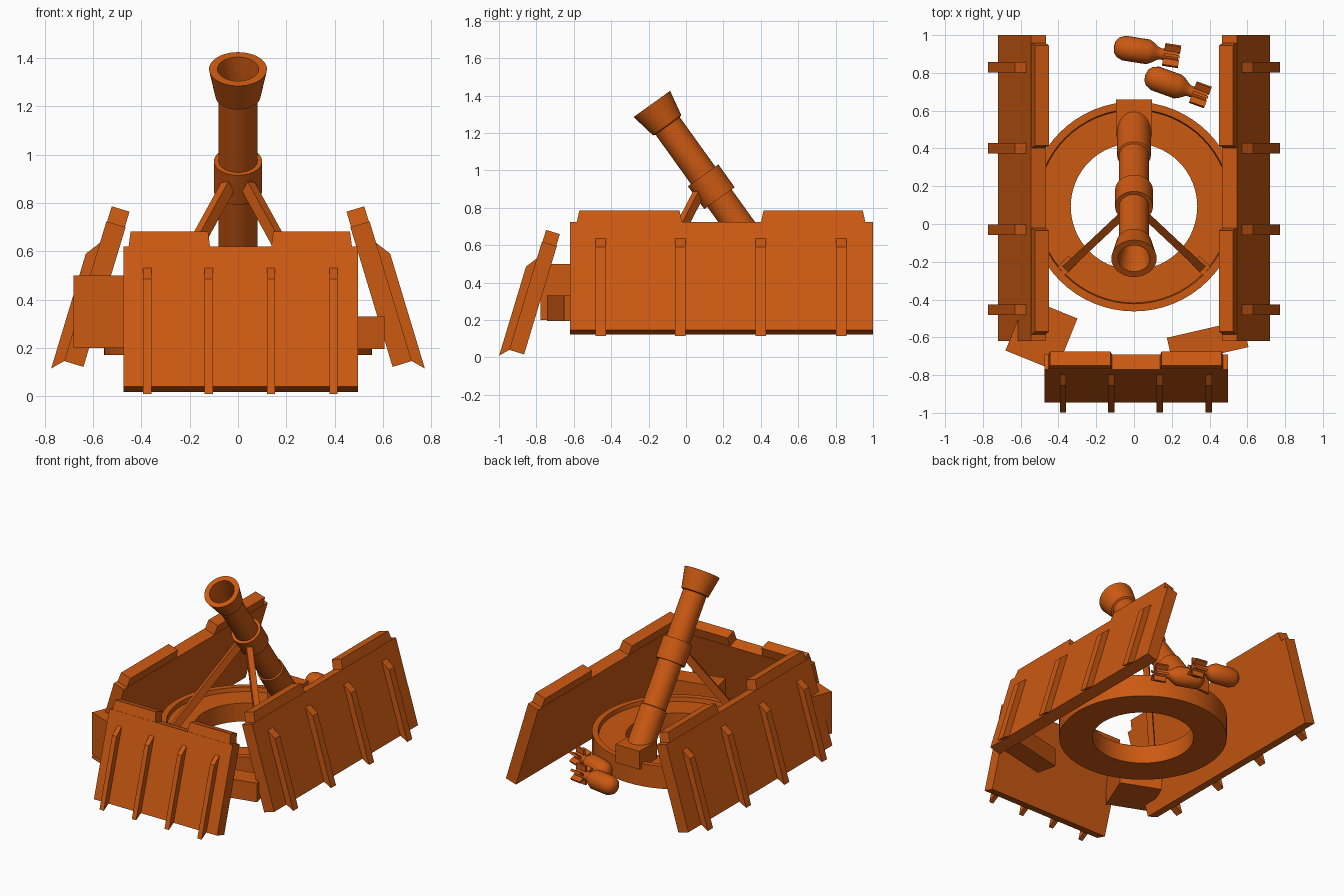
import bpy, bmesh, math
from mathutils import Vector, Matrix

if "Cube" in bpy.data.objects:
    bpy.data.objects.remove(bpy.data.objects["Cube"])

paint = bpy.data.materials.new("orange_paint")
paint.diffuse_color = (0.6, 0.1, 0.006, 1)
paint.use_nodes = True
paint.node_tree.nodes["Principled BSDF"].inputs["Base Color"].default_value = paint.diffuse_color


def finish(name, bm, matrix=Matrix(), smooth=False):
    bm.transform(matrix)
    bmesh.ops.recalc_face_normals(bm, faces=bm.faces[:])
    mesh = bpy.data.meshes.new(name)
    bm.to_mesh(mesh)
    bm.free()
    mesh.materials.append(paint)
    obj = bpy.data.objects.new(name, mesh)
    bpy.context.collection.objects.link(obj)
    if smooth:
        bpy.context.view_layer.objects.active = obj
        obj.select_set(True)
        bpy.ops.object.shade_smooth_by_angle(angle=math.radians(30))
        obj.select_set(False)
    return obj


def prism(bm, points, sweep):
    face = bm.faces.new([bm.verts.new(p) for p in points])
    new = bmesh.ops.extrude_face_region(bm, geom=[face], use_keep_orig=True)["geom"]
    bmesh.ops.translate(bm, vec=sweep, verts=[v for v in new if isinstance(v, bmesh.types.BMVert)])


def lathe(name, profile, matrix, steps=48, closed=False):
    bm = bmesh.new()
    vs = [bm.verts.new((r, 0, z)) for r, z in profile]
    pairs = list(zip(vs, vs[1:])) + ([(vs[-1], vs[0])] if closed else [])
    edges = [bm.edges.new(p) for p in pairs]
    bmesh.ops.spin(bm, geom=vs + edges, axis=(0, 0, 1), cent=(0, 0, 0),
                   angle=math.tau, steps=steps, use_duplicate=False)
    bmesh.ops.remove_doubles(bm, verts=bm.verts[:], dist=1e-4)
    return finish(name, bm, matrix, True)


def box(name, center, size, turn=0.0):
    bm = bmesh.new()
    bmesh.ops.create_cube(bm, size=1)
    m = Matrix.Translation(center) @ Matrix.Rotation(math.radians(turn), 4, "Z") @ Matrix.Diagonal((*size, 1))
    return finish(name, bm, m)


def bar(name, a, b, w, h):
    a, b = Vector(a), Vector(b)
    bm = bmesh.new()
    bmesh.ops.create_cube(bm, size=1)
    m = (Matrix.Translation((a + b) / 2) @ (b - a).to_track_quat("Z", "Y").to_matrix().to_4x4()
         @ Matrix.Diagonal((w, h, (b - a).length, 1)))
    return finish(name, bm, m)


# Leaning armour shields: local x = length, y = outward, z = up the plate
def shield(name, along, out, up, origin):
    bm = bmesh.new()
    prism(bm, [(-.62, 0, 0), (1, 0, 0), (1, 0, .605), (-.62, 0, .605)], (0, -.083, 0))
    for a, b in ((-.585, -.02), (.40, .96)):
        prism(bm, [(a, -.003, .6), (b, -.003, .6), (b - .015, -.003, .671), (a + .015, -.003, .671)], (0, -.077, 0))
    for c in (-.455, -.03, .40, .83):
        prism(bm, [(c - .028, -.01, 0), (c - .028, 0, 0), (c - .028, .043, -.045),
                   (c - .028, .043, .452), (c - .028, 0, .512), (c - .028, -.01, .512)], (.056, 0, 0))
    m = Matrix((along, out, up)).transposed().to_4x4()
    m.translation = origin
    finish(name, bm, m)


C, S = .957, .289
for side, label in ((1, "right"), (-1, "left")):
    shield(label + "_shield", (0, 1, 0), (side * C, 0, S), (-side * S, 0, C), (side * .72, 0, .145))
shield("front_shield", (.6, 0, 0), (0, -C, S), (0, S, C), (-.103, -.945, .04))

# Corner blocks linking the shields
box("left_corner_block", (-.49, -.585, .35), (.29, .30, .30), -22)
box("right_corner_block", (.39, -.627, .263), (.41, .145, .135), 13)

# Base ring with raised outer rim
lathe("base_ring", [(.335, .17), (.555, .17), (.555, .33), (.515, .33), (.51, .30), (.335, .30)],
      Matrix.Translation((0, .0925, 0)), 64, True)
box("breech_block", (0, .56, .36), (.19, .20, .13))

# Mortar barrel: local z runs from the muzzle down to the breech
down = Vector((0, .583, -.8125)).normalized()
barrel = Matrix.Translation((0, -.1825, 1.355)) @ down.to_track_quat("Z", "X").to_matrix().to_4x4()
lathe("barrel", [(0, .5), (.062, .5), (.062, .14), (.085, 0), (.12, 0), (.093, .14), (.08, .145),
                 (.08, .93), (.089, .935), (.089, 1.23), (0, 1.23)], barrel)
lathe("barrel_collar", [(.075, .47), (.1, .47), (.1, .62), (.075, .62)], barrel, closed=True)

# Two-legged support with feet
for side, label in ((1, "right"), (-1, "left")):
    bar(label + "_leg", (side * .025, .08, .90), (side * .355, -.23, .30), .04, .05)
    box(label + "_foot", (side * .36, -.225, .31), (.06, .10, .03), side * 45)

# Finned shells lying behind the mortar: local z runs nose to tail
def shell(name, nose, turn):
    m = (Matrix.Translation(nose) @ Matrix.Rotation(math.radians(turn), 4, "Z")
         @ Matrix.Rotation(math.pi / 2, 4, "Y"))
    lathe(name + "_body", [(0, 0), (.03, .005), (.052, .022), (.066, .055), (.066, .185), (.05, .215),
                           (.035, .235), (.03, .25), (.03, .345), (0, .345)], m, 24)
    bm = bmesh.new()
    for i in range(6):
        part = bmesh.ops.create_cube(bm, size=1)["verts"]
        bmesh.ops.transform(bm, verts=part, matrix=Matrix.Rotation(i * math.tau / 6, 4, "Z")
                            @ Matrix.Translation((.043, 0, .31)) @ Matrix.Diagonal((.045, .016, .085, 1)))
    finish(name + "_fins", bm, m)


shell("rear_shell", (-.107, .94, .275), -9)
shell("front_shell", (.06, .79, .275), -20)
